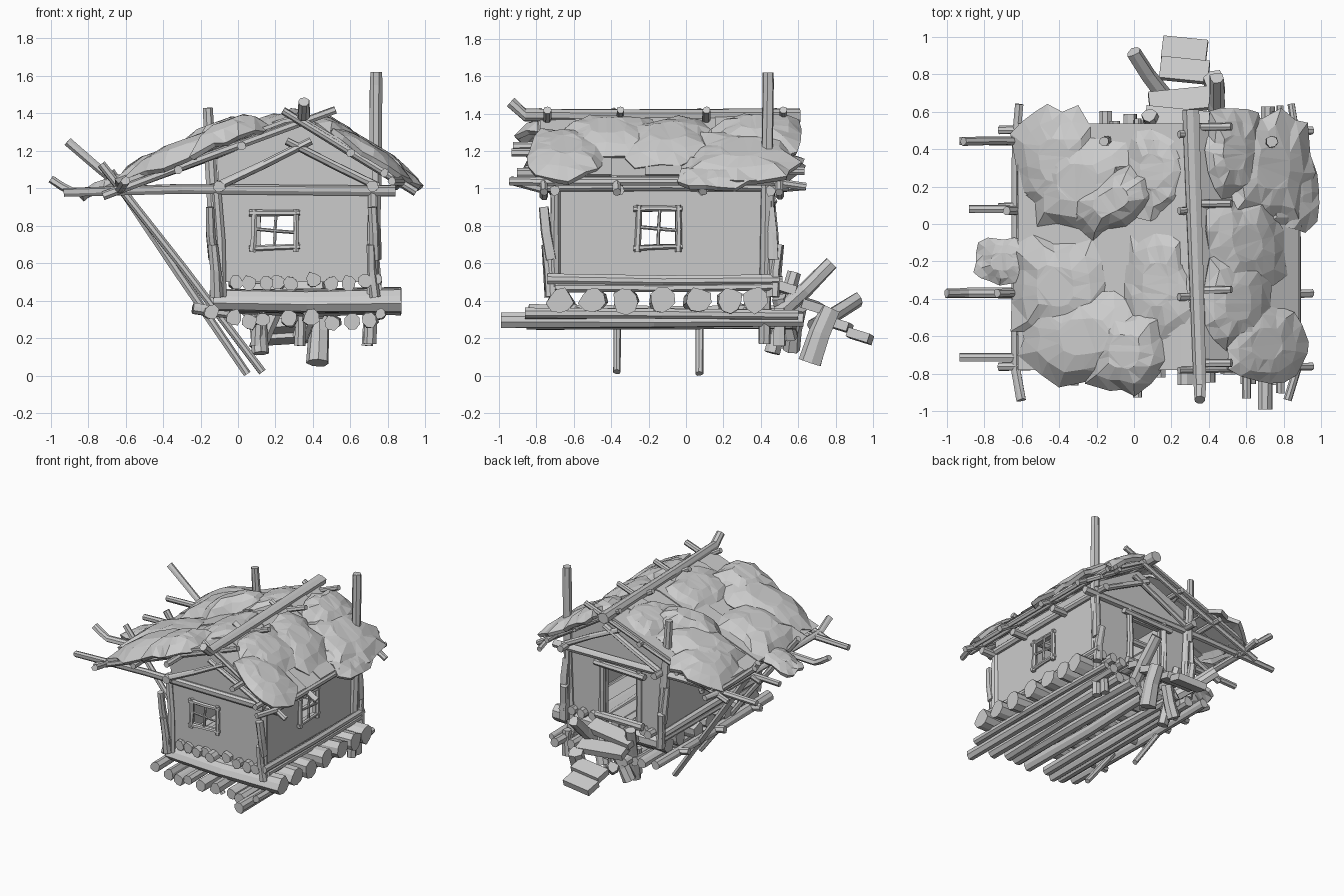
import bpy, bmesh, math, random
from mathutils import Vector

if "Cube" in bpy.data.objects:
    bpy.data.objects.remove(bpy.data.objects["Cube"])
random.seed(7)
R = random.uniform


def finish(name, bm):
    bmesh.ops.recalc_face_normals(bm, faces=bm.faces)
    me = bpy.data.meshes.new(name)
    bm.to_mesh(me)
    bm.free()
    ob = bpy.data.objects.new(name, me)
    bpy.context.collection.objects.link(ob)
    return ob


def log(name, pts, r, sides=7, r2=None):
    """Rough tapered faceted log along a path."""
    pts = [Vector(p) for p in pts]
    if len(pts) == 2:
        mid = (pts[0] + pts[1]) / 2 + Vector((R(-1, 1), R(-1, 1), R(-1, 1))) * r * 0.25
        pts.insert(1, mid)
    r2 = r2 or r * 0.88
    bm = bmesh.new()
    shape = [R(0.85, 1.12) for _ in range(sides)]
    axis = (pts[-1] - pts[0]).normalized()
    side = axis.cross(Vector((0.31, 0.47, 0.83))).normalized()
    rings = []
    for i, p in enumerate(pts):
        a = (pts[min(i + 1, len(pts) - 1)] - pts[max(i - 1, 0)]).normalized()
        u = (side - a * side.dot(a)).normalized()
        v = a.cross(u)
        rad = r + (r2 - r) * i / (len(pts) - 1)
        rings.append([bm.verts.new(p + (u * math.cos(k * math.tau / sides) + v * math.sin(k * math.tau / sides))
                      * rad * shape[k] * R(0.92, 1.08)) for k in range(sides)])
    for a, b in zip(rings, rings[1:]):
        for k in range(sides):
            bm.faces.new((a[k], a[(k + 1) % sides], b[(k + 1) % sides], b[k]))
    bm.faces.new(rings[0])
    bm.faces.new(rings[-1])
    return finish(name, bm)


def prism(name, prof, y0, y1):
    bm = bmesh.new()
    f = bm.faces.new([bm.verts.new((x, y0, z)) for x, z in prof])
    ext = bmesh.ops.extrude_face_region(bm, geom=[f])['geom']
    bmesh.ops.translate(bm, verts=[e for e in ext if isinstance(e, bmesh.types.BMVert)], vec=(0, y1 - y0, 0))
    return finish(name, bm)


def box(name, lo, hi):
    return prism(name, [(lo[0], lo[2]), (hi[0], lo[2]), (hi[0], hi[2]), (lo[0], hi[2])], lo[1], hi[1])


def roof(x):
    return min(0.97 + 0.369 * (x + 0.7), 1.41 - 0.6 * (x - 0.25))


def thatch(name, cx, cy, rx, ry, lift, rot=0.0, thick=0.03, segs=16, ragged=0.14, edge=0.03):
    """Ragged, lumpy straw patch that follows the roof slope."""
    bm = bmesh.new()
    grid = []
    rag = [R(1 - ragged, 1 + ragged) for _ in range(segs)]
    for t in (.4, .72, 1):
        row = []
        for k in range(segs):
            a = k * math.tau / segs + R(-0.1, 0.1)
            c, s = math.cos(a), math.sin(a)
            q = t * (1 + (rag[k] - 1) * t) / (c ** 4 + s ** 4) ** 0.25
            px, py = q * c * rx, q * s * ry
            x = cx + px * math.cos(rot) - py * math.sin(rot)
            y = cy + px * math.sin(rot) + py * math.cos(rot)
            row.append(bm.verts.new((x, y, roof(x) + edge + lift * (1 - t ** 3) + R(-0.02, 0.02) * t * t)))
        grid.append(row)
    bm.faces.new(grid[0])
    for k in range(segs):
        n = (k + 1) % segs
        for a, b in zip(grid, grid[1:]):
            bm.faces.new((a[k], b[k], b[n], a[n]))
    bmesh.ops.triangulate(bm, faces=bm.faces)
    ob = finish(name, bm)
    m = ob.modifiers.new("thickness", 'SOLIDIFY')
    m.thickness, m.offset = thick, 0
    return ob


# Raft: long base logs, thick cross logs, thin floor logs
for x, z in [(-0.14, .34), (-0.02, .31), (.06, .29), (.13, .30), (.27, .31), (.39, .31), (.5, .28), (.61, .29), (.70, .30)]:
    y0 = -.99 if x > .65 else R(-.86, -.8)
    log("base_log", [(x, y0, z), (x + R(-.02, .02), R(.55, .63), z)], 0.043, 8)
log("base_edge_log", [(.76, -.86, .33), (.76, .6, .32)], 0.03)
for y in (-.66, -.49, -.32, -.13, .05, .22, .37):
    log("cross_log", [(R(-.16, -.1), y, .40), (.87, y + R(-.02, .02), .40)], 0.06, 9, 0.07)
for x in (-.01, .06, .15, .21, .28, .40, .50, .59, .68):
    log("floor_log", [(x, R(-.76, -.71), R(.49, .51)), (x, R(.46, .52), .5)], 0.04, 8)
for x in (-.11, .745):
    log("sill_log", [(x, -.74, .515), (x, .5, .51)], 0.03)
    log("lower_sill_log", [(x, -.7, .47), (x, .47, .475)], 0.025)

# Hollow house body with windows and back doorway
house = prism("house_walls", [(-.09, .5), (.71, .5), (.72, 1.1), (.32, 1.34), (-.11, 1.16)], -.69, .43)
cutters = [
    prism("inside_cutter", [(-.06, .53), (.68, .53), (.69, 1.08), (.32, 1.30), (-.08, 1.13)], -.66, .40),
    box("front_window_cutter", (.08, -.8, .69), (.31, -.6, .86)),
    box("side_window_cutter", (-.3, -.26, .69), (.9, -.04, .88)),
    box("door_cutter", (.12, .3, .535), (.40, .6, .92))]
for c in cutters:
    c.hide_render = True
    c.display_type = 'WIRE'
    m = house.modifiers.new(c.name, 'BOOLEAN')
    m.operation, m.object, m.solver = 'DIFFERENCE', c, 'EXACT'


# Window frames: P maps (across, height) onto the wall
def window(name, P, a0, a1, z0, z1):
    m, h = (a0 + a1) / 2, (z0 + z1) / 2
    for p, q, r in [((a0 - .02, z0), (a1 + .02, z0 + .01), .016), ((a0 - .02, z1), (a1 + .02, z1), .016),
                    ((a0, z0 - .02), (a0 + .01, z1 + .02), .018), ((a1, z0 - .02), (a1, z1 + .02), .018),
                    ((a0, h + .01), (a1, h - .01), .01), ((m, z0), (m + .01, z1), .01)]:
        log(name, [P(*p), P(*q)], r, 6)


window("front_window_frame", lambda a, z: (a, -.70, z), .08, .31, .68, .87)
window("right_window_frame", lambda a, z: (.725, a, z), -.26, -.04, .68, .89)
window("left_window_frame", lambda a, z: (-.11, a, z), -.26, -.04, .68, .89)

# Door frame on the back
for x in (.10, .42):
    log("door_post", [(x, .45, .50), (x, .45, .97)], .025)
log("door_lintel", [(.04, .46, .93), (.48, .46, .94)], .025)
log("door_sill", [(.05, .47, .54), (.46, .47, .54)], .03)

# Corner posts, each patched with short leaning stakes, and tall rear poles
for x, y in ((-.12, -.7), (.72, -.7), (-.12, .45), (.73, .45)):
    sx, sy = (-1 if x < 0 else 1), (-1 if y < 0 else 1)
    log("corner_post", [(x + .03 * (x < 0), y, .42), (x, y, 1.03)], .028)
    log("lower_stake", [(x + .01, y + .02 * sy, .42), (x - .01, y + .045 * sy, .70)], .033, 7, .028)
    log("upper_stake", [(x + .01 * sx, y + .02 * sy, .62), (x + .03 * sx * (x < 0), y + .06 * sy * (y < 0), .9)], .03)
log("tall_right_pole", [(.70, .42, .17), (.73, .43, 1.0), (.735, .44, 1.55), (.735, .44, 1.62)], .036, 7, .034)
log("tall_left_pole", [(-.13, .45, .9), (-.16, .44, 1.43)], .03)

# Wall plates and tie beams
for x in (-.10, .72):
    log("wall_plate", [(x, -.76, 1.01), (x, .55, 1.01)], .033, 8)
for y, x0 in ((-.71, -.93), (-.37, -.88), (.08, -.88), (.44, -.93)):
    pts = [(x0, y, .98), (-.3, y, 1.0), (.84, y + .01, .99)]
    if y == -.37:
        pts = [(-1, y, 1.05), (-.94, y, 1.01)] + pts
    log("tie_beam", pts, .024, 7, .03)
for y in (-.73, .47):
    log("gable_brace", [(-.11, y, 1.01), (.39, y, 1.255)], .024)
    log("gable_brace", [(.75, y, 1.01), (.26, y, 1.255)], .024)

# Rafters, ridge pole, purlins and eaves
for y in (-.76, -.37, .09, .50):
    log("left_rafter", [(-.72, y, .96), (.52, y + .02, 1.42)], .024)
    log("right_rafter", [(.95, y, .98), (.24, y - .02, 1.415)], .022)
log("ridge_pole", [(.35, -.94, 1.46), (.35, -.86, 1.39), (.33, -.3, 1.385), (.30, .61, 1.385)], .032, 8, .045)
for x in (-.32, .02, .6, .78):
    log("purlin", [(x, R(-.94, -.85), roof(x) - .01), (x, R(.55, .64), roof(x))], .024)
for x, b in ((-.63, .03), (.87, -.05)):
    log("eave_pole", [(x + b, -.94, 1.04), (x, -.78, roof(x)), (x, .45, roof(x)), (x + b * .6, .64, 1.01)], .024)

# Diagonal braces and crossing stakes on the left
log("long_brace", [(-.73, -.37, 1.13), (.13, -.37, .02)], .024)
log("long_brace", [(-.68, .07, 1.09), (.05, .07, .01)], .024)
log("stake", [(-.91, .44, 1.25), (-.58, .44, .97)], .024)
for y in (-.6, -.15, .3):
    log("side_stub", [(-.24, y, .36), (-.05, y + .03, .33)], .03)

# Roof boards, slightly overlapping
for i in range(7):
    y, d = -.78 + i * .187, (i % 2) * .008
    prism("left_roof_board", [(x, roof(x) + dz + d) for x, dz in ((-.64 + R(0, .05), .02), (.25, .03), (.33, .01), (.33, .03), (.25, .05), (-.62, .045))], y, y + .195)
    prism("right_roof_board", [(x, roof(x) + dz + d) for x, dz in ((.34, .0), (.88 - R(0, .05), .015), (.88, .035), (.34, .03))], y, y + .195)

# Thatch patches
for cx, cy, rx, ry, lift, rot in [
        (-.26, -.60, .33, .23, .10, .05), (-.05, -.68, .19, .22, .12, -.1), (-.42, .34, .19, .28, .08, .12),
        (-.12, .12, .23, .13, .13, .55), (-.70, -.20, .14, .11, .04, 0), (.12, -.32, .17, .28, .06, 0),
        (-.42, -.33, .24, .26, .09, 0), (-.3, .22, .26, .24, .09, 0), (.10, .28, .15, .24, .05, 0),
        (.74, .30, .21, .29, .07, -.1), (.53, .38, .14, .22, .08, 0), (.70, -.64, .20, .21, .06, .1),
        (.55, -.42, .16, .24, .07, 0), (.60, -.1, .18, .24, .07, .2), (.84, .18, .14, .20, .03, 0)]:
    thatch("thatch", cx, cy, rx, ry, lift, rot)

# Broken steps behind the door
for x0, x1, y, z, t in ((.06, .46, .56, .46, -.1), (.08, .46, .67, .38, .1), (.14, .40, .83, .27, -.1), (.15, .39, .94, .21, -.1)):
    b = box("step_plank", (-(x1 - x0) / 2, -.06, -.025), ((x1 - x0) / 2, .06, .025))
    b.location, b.rotation_euler = ((x0 + x1) / 2, y - .01, z), (-.3, t * .6, t)
for p, q, r in [((.43, .66, .07), (.43, .77, .36), .06), ((.12, .46, .12), (.08, .58, .55), .045),
                ((.42, .50, .33), (.44, .78, .60), .045), ((.17, .68, .26), (.0, .92, .41), .045),
                ((.10, .56, .14), (.2, .6, .36), .05), ((.33, .56, .20), (.42, .50, .42), .045)]:
    log("step_log", [p, q], r, 7)
# Small legs under the raft
for x, y in ((.69, .5), (.33, .5), (.1, .46)):
    log("short_leg", [(x, y, .16), (x, y, .36)], .035)
